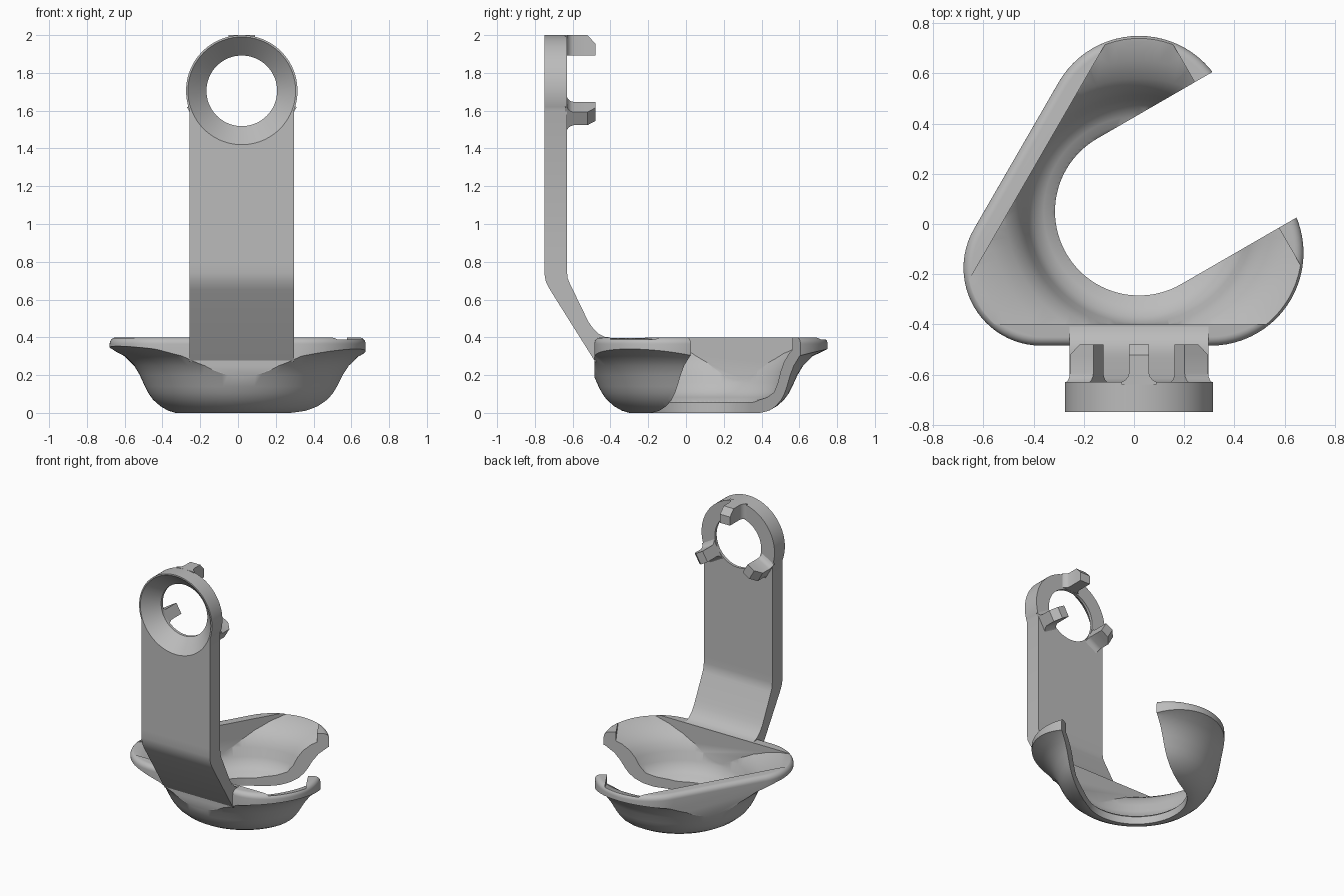
import bpy, bmesh, math
from mathutils import Vector

cube = bpy.data.objects.get("Cube")
if cube:
    bpy.data.objects.remove(cube, do_unlink=True)

grey = bpy.data.materials.new("plain grey")
grey.use_nodes = True
GREY = (0.5, 0.5, 0.5, 1)
grey.diffuse_color = GREY
grey.node_tree.nodes["Principled BSDF"].inputs["Base Color"].default_value = GREY

CX, CY = 0.02, 0.05      # bowl axis
RING_Z = 1.705           # centre height of the top ring


def polar(angle, radius):
    a = math.radians(angle)
    return Vector((math.cos(a) * radius, math.sin(a) * radius))


def loft(name, rings):
    """Closed solid through a list of equal-length point loops."""
    bm = bmesh.new()
    loops = [[bm.verts.new(p) for p in ring] for ring in rings]
    n = len(loops[0])
    for a, b in zip(loops, loops[1:]):
        for i in range(n):
            j = (i + 1) % n
            bm.faces.new((a[i], a[j], b[j], b[i]))
    bm.faces.new(loops[0])
    bm.faces.new(loops[-1])
    bmesh.ops.recalc_face_normals(bm, faces=bm.faces)
    mesh = bpy.data.meshes.new(name)
    bm.to_mesh(mesh)
    bm.free()
    mesh.materials.append(grey)
    obj = bpy.data.objects.new(name, mesh)
    bpy.context.collection.objects.link(obj)
    return obj


def flat(outline, z):
    return [(CX + p[0], CY + p[1], z) for p in outline]


def circle(radius, n=96):
    return [polar(i * 360 / n, radius) for i in range(n)]


def lathe(name, profile):
    return loft(name, [flat(circle(r), z) for r, z in profile])


def upright(outline, y):
    return [(CX + p[0], y, RING_Z + p[1]) for p in outline]


def select(obj):
    bpy.ops.object.select_all(action='DESELECT')
    obj.select_set(True)
    bpy.context.view_layer.objects.active = obj


def combine(obj, other, operation):
    mod = obj.modifiers.new("cut", 'BOOLEAN')
    mod.operation, mod.solver, mod.object = operation, 'EXACT', other
    select(obj)
    bpy.ops.object.modifier_apply(modifier=mod.name)
    bpy.data.objects.remove(other, do_unlink=True)


def smooth(obj, angle=32):
    select(obj)
    bpy.ops.object.shade_smooth_by_angle(angle=math.radians(angle))


# Rounded triangular outline: (corner direction, distance, radius)
CORNERS = [(90, 0.33, 0.37), (210, 0.45, 0.31), (330, 0.33, 0.37)]


def triangle(inset):
    return [polar(t, d) + polar(t + a, r - inset)
            for t, d, r in CORNERS for a in range(-60, 61, 5)]


# Bowl: flared bell trimmed by the triangle, top edge rounded
bowl = lathe("bowl", [(0.35, 0), (0.39, 0.012), (0.43, 0.035), (0.47, 0.07),
                      (0.495, 0.105), (0.513, 0.14), (0.54, 0.2), (0.57, 0.25),
                      (0.62, 0.3), (0.70, 0.338), (0.78, 0.358), (0.95, 0.37),
                      (0.95, 0.5)])
fillet = [(0.035 * (1 - math.cos(a)), 0.365 + 0.035 * math.sin(a))
          for a in (math.radians(i * 15) for i in range(7))]
trim = loft("trim", [flat(triangle(i), z) for i, z in [(0, -0.1)] + fillet])
combine(bowl, trim, 'INTERSECT')

# Hollow: inner bell bounded by three straight walls
hollow = lathe("hollow", [(0.30, 0.04), (0.335, 0.055), (0.35, 0.07), (0.38, 0.083),
                          (0.42, 0.11), (0.445, 0.16), (0.465, 0.22), (0.49, 0.27),
                          (0.53, 0.315), (0.6, 0.36), (0.68, 0.388), (0.76, 0.401),
                          (0.95, 0.41), (0.95, 0.6)])
walls = [polar(t, 0.9) for t, d, r in CORNERS]
combine(hollow, loft("walls", [flat(walls, z) for z in (-0.1, 0.7)]), 'INTERSECT')
combine(bowl, hollow, 'DIFFERENCE')

# Round hole that runs out through the open side
slot = [polar(a, 0.335) for a in range(120, 301, 4)]
slot += [slot[-1] + polar(30, 1), slot[0] + polar(30, 1)]
combine(bowl, loft("slot", [flat(slot, z) for z in (-0.2, 0.8)]), 'DIFFERENCE')
smooth(bowl)

# Upright plate with a round head
HALF, HEAD, FRONT, BACK = 0.277, 0.295, -0.75, -0.63
start = math.degrees(math.acos(HALF / HEAD))
sweep = 180 + 2 * start
head = [polar(-start + sweep * i / 64, HEAD) for i in range(65)]
keyhole = head + [(-HALF, 0.8 - RING_Z), (HALF, 0.8 - RING_Z)]
plate = loft("upright_plate", [upright(keyhole, y) for y in (FRONT, BACK)])
cone = [(0.295, FRONT - 0.01), (0.187, BACK - 0.02), (0.187, BACK + 0.1)]
combine(plate, loft("cone", [upright(circle(r, 72), y) for r, y in cone]), 'DIFFERENCE')
smooth(plate)

# Bent lower arm running into the bowl wall
bend = [(FRONT, 0.8), (FRONT, 0.74), (-0.742, 0.695), (-0.72, 0.652), (-0.48, 0.27),
        (-0.41, 0.28), (-0.401, 0.399), (-0.43, 0.403), (-0.46, 0.417),
        (-0.49, 0.445), (-0.515, 0.48), (-0.535, 0.52), (-0.615, 0.685),
        (-0.627, 0.715), (BACK, 0.75), (BACK, 0.8)]
arm = loft("lower_arm", [[(CX + s * HALF, y, z) for y, z in bend] for s in (-1, 1)])
smooth(arm, 35)

# Three chamfered tabs behind the ring, flared at the root
TAB = [(BACK - 0.01, 0.07, HEAD), (BACK, 0.07, HEAD), (BACK + 0.008, 0.055, HEAD),
       (BACK + 0.02, 0.045, HEAD), (BACK + 0.035, 0.04, HEAD),
       (-0.522, 0.04, HEAD), (-0.48, 0.04, 0.25)]
for name, angle in (("top_tab", 90), ("right_tab", 210), ("left_tab", 330)):
    rings = []
    for y, half, outer in TAB:
        corners = [(0.187, -half), (outer, -half), (outer, half), (0.187, half)]
        rings.append(upright([polar(angle, r) + polar(angle + 90, t)
                              for r, t in corners], y))
    smooth(loft(name, rings), 30)
